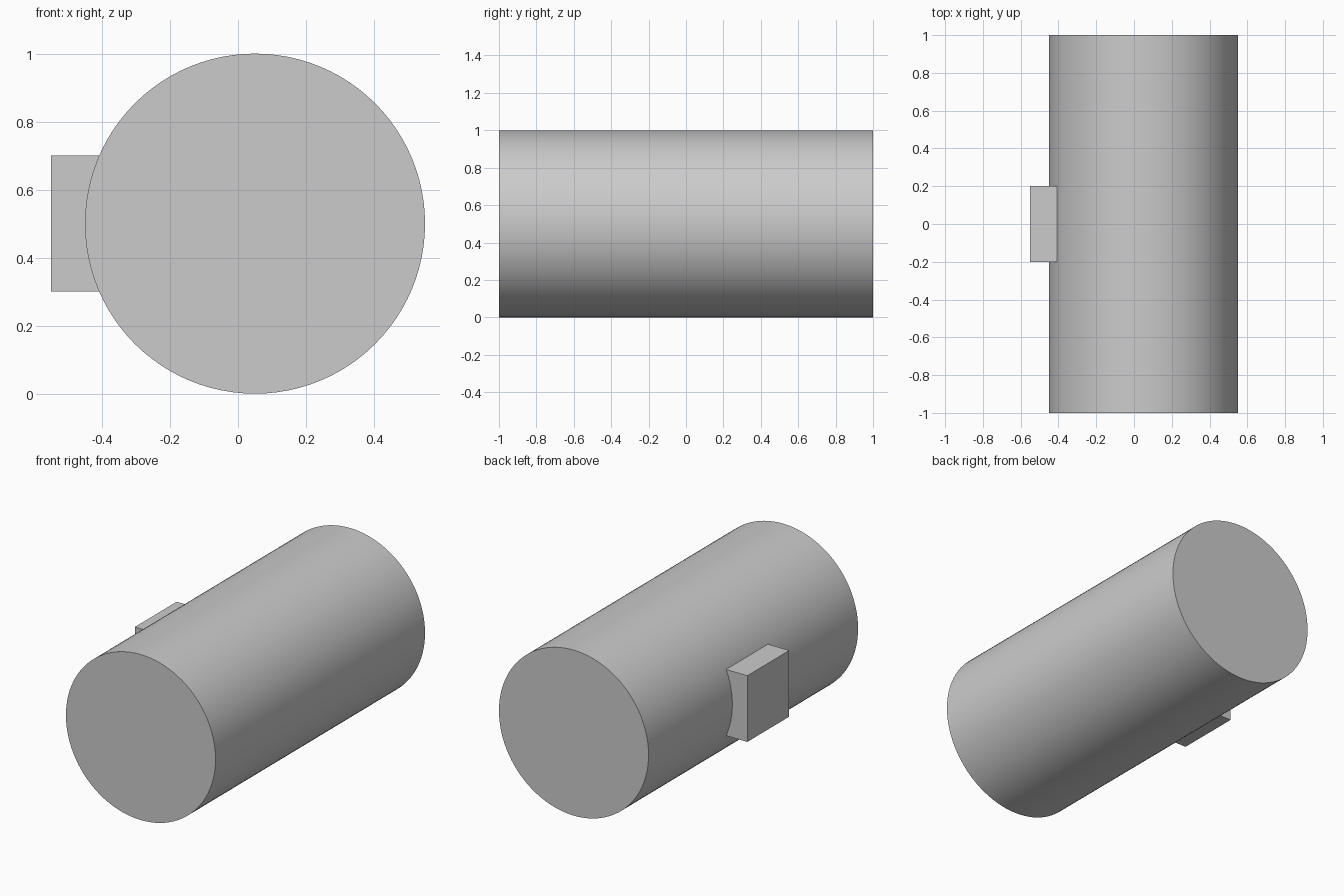
import bpy
import math

cube = bpy.data.objects.get("Cube")
if cube:
    bpy.data.objects.remove(cube, do_unlink=True)

GREY = (0.6, 0.6, 0.6, 1.0)
grey = bpy.data.materials.new("plain_grey")
grey.use_nodes = True
grey.diffuse_color = GREY
grey.node_tree.nodes["Principled BSDF"].inputs["Base Color"].default_value = GREY


def finish(name):
    obj = bpy.context.object
    obj.name = name
    obj.data.materials.append(grey)
    return obj


# Main drum, lying along y
bpy.ops.mesh.primitive_cylinder_add(vertices=96, radius=0.5, depth=2,
                                    location=(0.05, 0, 0.5),
                                    rotation=(math.pi / 2, 0, 0))
drum = finish("drum")
bpy.ops.object.shade_smooth_by_angle(angle=math.radians(30))

# Square block set into the right side of the drum
bpy.ops.mesh.primitive_cube_add(size=1, location=(-0.47, 0, 0.5))
block = finish("side_block")
block.scale = (0.16, 0.4, 0.4)
